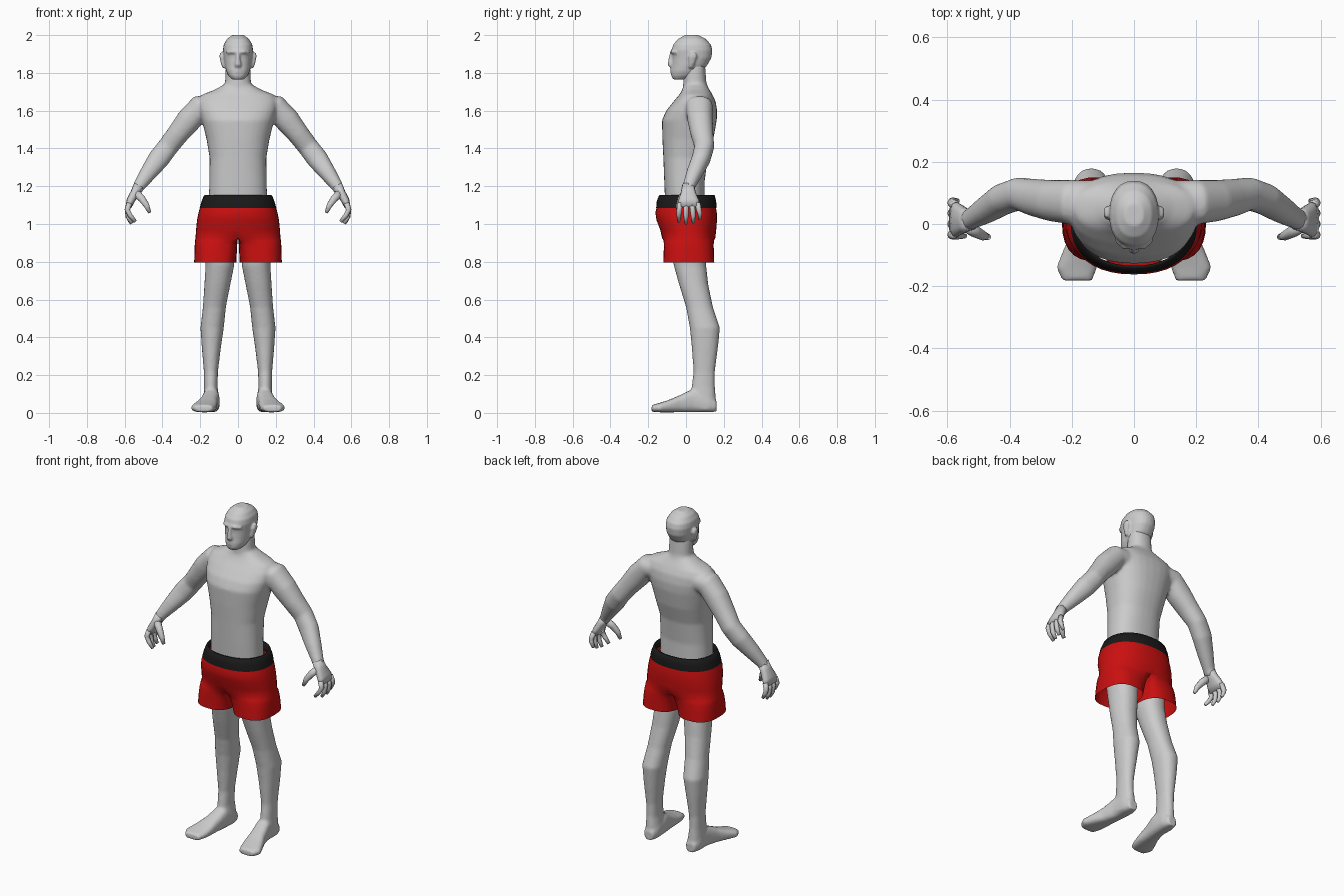
import bpy, bmesh, math
from mathutils import Vector


def sup(v, p):
    return math.copysign(abs(v) ** (2 / p), v)


def bridge(bm, r0, r1):
    n = len(r0)
    return [bm.faces.new((r0[i], r0[(i + 1) % n], r1[(i + 1) % n], r1[i])) for i in range(n)]


def tube(bm, rows, ref=(0, 1, 0), axis=None, n=20, p=2.2, sides=(1,)):
    """Closed loft. Rows: x, y, z, radius along ref, radius across it."""
    pts = [Vector(r[:3]) for r in rows]
    for s in sides:
        rings = []
        for i, r in enumerate(rows):
            t = Vector(axis) if axis else (pts[min(i + 1, len(pts) - 1)] - pts[max(i - 1, 0)]).normalized()
            u = Vector(ref)
            u = (u - t * u.dot(t)).normalized()
            v = t.cross(u)
            ring = []
            for k in range(n):
                a = 2 * math.pi * k / n
                c = pts[i] + u * r[3] * sup(math.cos(a), p) + v * r[4] * sup(math.sin(a), p)
                ring.append(bm.verts.new((c.x * s, c.y, c.z)))
            rings.append(ring)
        for a, b in zip(rings, rings[1:]):
            bridge(bm, a, b)
        bm.faces.new(rings[0])
        bm.faces.new(rings[-1])


def upright(rows):
    """Rows: z, front y, back y, inner x, outer x -> tube rows."""
    return [((x0 + x1) / 2, (f + b) / 2, z, (b - f) / 2, (x1 - x0) / 2) for z, f, b, x0, x1 in rows]


def finish(bm, name, colour=None):
    bmesh.ops.recalc_face_normals(bm, faces=bm.faces)
    me = bpy.data.meshes.new(name)
    bm.to_mesh(me)
    bm.free()
    for f in me.polygons:
        f.use_smooth = True
    ob = bpy.data.objects.new(name, me)
    bpy.context.collection.objects.link(ob)
    if colour:
        m = bpy.data.materials.new(name)
        m.diffuse_color = colour
        me.materials.append(m)
    return ob


def fuse(ob, voxel, steps):
    m = ob.modifiers.new("fuse", 'REMESH')
    m.mode = 'VOXEL'
    m.voxel_size = voxel
    m.use_smooth_shade = True
    m = ob.modifiers.new("soften", 'SMOOTH')
    m.factor = 0.5
    m.iterations = steps


Z = (0, 0, 1)
BOTH = (1, -1)

# Torso and arms
bm = bmesh.new()
tube(bm, upright([(z, f, b, -w, w) for z, f, b, w in [
    (1.10, -.11, .10, .155), (1.22, -.115, .098, .152), (1.35, -.12, .115, .15),
    (1.45, -.125, .145, .167), (1.55, -.127, .163, .192), (1.60, -.105, .165, .205),
    (1.65, -.065, .157, .21), (1.685, -.035, .14, .19), (1.71, -.02, .125, .125),
    (1.735, -.012, .11, .08)]]), axis=Z, n=32, p=2.35)
tube(bm, [(.13, .07, 1.622, .07, .06), (.20, .07, 1.618, .072, .066), (.26, .075, 1.55, .067, .067),
          (.32, .085, 1.475, .06, .058), (.37, .097, 1.41, .053, .055), (.42, .08, 1.345, .05, .057),
          (.475, .045, 1.27, .043, .045), (.525, .015, 1.20, .033, .032), (.54, .01, 1.17, .035, .026)],
     sides=BOTH)
# Neck
tube(bm, upright([(z, f, b, -w, w) for z, f, b, w in [
    (1.64, -.01, .14, .10), (1.70, -.018, .125, .08), (1.75, -.015, .108, .069),
    (1.82, -.01, .103, .066), (1.86, 0, .10, .06)]]), axis=Z)
fuse(finish(bm, "torso_and_arms"), .009, 6)

# Head with brow, nose, lips and ears
bm = bmesh.new()
tube(bm, upright([(z, f, b, -w, w) for z, f, b, w in [
    (1.765, -.068, 0, .032), (1.785, -.079, .06, .051), (1.81, -.078, .085, .063),
    (1.84, -.074, .112, .070), (1.88, -.072, .135, .076), (1.92, -.077, .14, .080),
    (1.95, -.068, .132, .076), (1.98, -.042, .105, .058), (2.0, -.005, .065, .03)]]),
    axis=Z, n=24, p=2.25)
tube(bm, [(0, -.074, 1.905, .012, .010), (0, -.080, 1.87, .014, .012),
          (0, -.080, 1.845, .017, .018), (0, -.074, 1.832, .012, .016)], n=10)
tube(bm, [(-.055, -.048, 1.908, .012, .008), (-.03, -.07, 1.912, .013, .010),
          (.03, -.07, 1.912, .013, .010), (.055, -.048, 1.908, .012, .008)], n=10)
for z in (1.803, 1.816):
    tube(bm, [(-.026, -.066, z, .008, .004), (0, -.076, z, .009, .006), (.026, -.066, z, .008, .004)], n=8)
tube(bm, [(.072, .025, 1.825, .010, .010), (.081, .03, 1.85, .016, .010), (.088, .036, 1.885, .023, .010),
          (.088, .038, 1.908, .015, .008)], axis=Z, n=12, sides=BOTH)
fuse(finish(bm, "head"), .006, 3)

# Legs and feet
bm = bmesh.new()
tube(bm, upright([
    (.87, -.08, .105, .018, .175), (.78, -.065, .107, .02, .172), (.68, -.037, .118, .04, .178),
    (.56, 0, .143, .064, .186), (.45, .02, .180, .075, .199), (.35, .03, .170, .09, .192),
    (.22, .04, .153, .106, .181), (.14, .03, .153, .108, .18), (.08, .03, .158, .10, .182),
    (.015, .04, .158, .105, .18)]), axis=Z, sides=BOTH)
tube(bm, [(.14, .162, .035, .028, .030), (.14, .12, .05, .047, .043), (.142, .04, .066, .063, .044),
          (.155, -.03, .049, .046, .048), (.17, -.09, .036, .033, .060), (.184, -.14, .028, .025, .066),
          (.182, -.182, .024, .018, .048)], ref=Z, axis=(0, -1, 0), p=2.8, sides=BOTH)
fuse(finish(bm, "legs_and_feet"), .009, 4)

# Hands
bm = bmesh.new()
tube(bm, [(.525, .012, 1.205, .032, .028), (.545, .012, 1.165, .040, .024), (.568, .014, 1.125, .055, .022),
          (.58, .015, 1.09, .058, .016)], n=12, p=2.6)
for i, y in enumerate((-.032, .0, .032, .062)):
    drop = (.01, 0, .005, .022)[i]
    curl = (.025, .006, .0, .0)[i]
    tube(bm, [(.575, y, 1.11, .015, .015), (.586, y * 1.1, 1.075, .014, .014),
              (.583 - curl / 2, y * 1.18, 1.035 + drop, .0125, .0125),
              (.568 - curl, y * 1.2, 1.002 + drop, .008, .009)], n=8)
tube(bm, [(.54, -.005, 1.165, .02, .022), (.51, -.025, 1.135, .019, .02), (.485, -.038, 1.10, .015, .016),
          (.468, -.042, 1.06, .009, .009)], n=10)
hands = finish(bm, "hands")
hands.modifiers.new("mirror", 'MIRROR').use_mirror_merge = False

# Shorts: hip rings that split into two legs at the crotch
N = 40


def hip_ring(bm, z, f, b, w, p=2.25):
    out = []
    for i in range(N):
        a = 2 * math.pi * i / N - math.pi / 2
        out.append(bm.verts.new((w * sup(math.cos(a), p), (f + b) / 2 + (b - f) / 2 * sup(math.sin(a), p), z)))
    return out


bm = bmesh.new()
rings = [hip_ring(bm, *r) for r in [
    (1.09, -.155, .158, .200), (1.06, -.162, .163, .209), (1.02, -.156, .164, .217),
    (.97, -.137, .160, .222), (.925, -.126, .155, .225)]]
for a, b in zip(rings, rings[1:]):
    bridge(bm, a, b)
waist = rings[-1]
seam = [bm.verts.new((0, .155 - .281 * (k + 1) / 10, .925)) for k in range(9)]
H = N // 2
for s in BOTH:
    top = [waist[s * j % N] for j in range(H + 1)] + seam
    angles = [math.radians(-135 + 270 * j / H) for j in range(H + 1)]
    angles += [math.radians(135 + 90 * (k + 1) / 10) for k in range(9)]
    prev = top
    for z, t in ((.91, .35), (.885, .6), (.85, .8), (.795, 1)):
        ring = []
        for v, a in zip(top, angles):
            end = Vector((s * (.12 + .112 * sup(math.cos(a), 2.6)), .015 + .135 * sup(math.sin(a), 2.6), z))
            c = v.co.lerp(end, t)
            ring.append(bm.verts.new((c.x, c.y, z)))
        bridge(bm, prev, ring)
        prev = ring
finish(bm, "shorts", (.6, .005, .005, 1))

# Waistband with an inner lip
bm = bmesh.new()
rings = [hip_ring(bm, *r) for r in [
    (1.085, -.158, .161, .203), (1.12, -.155, .160, .193), (1.152, -.143, .152, .180),
    (1.153, -.134, .143, .172), (1.10, -.142, .147, .185)]]
for a, b in zip(rings, rings[1:]):
    bridge(bm, a, b)
finish(bm, "waistband", (.01, .01, .01, 1))
